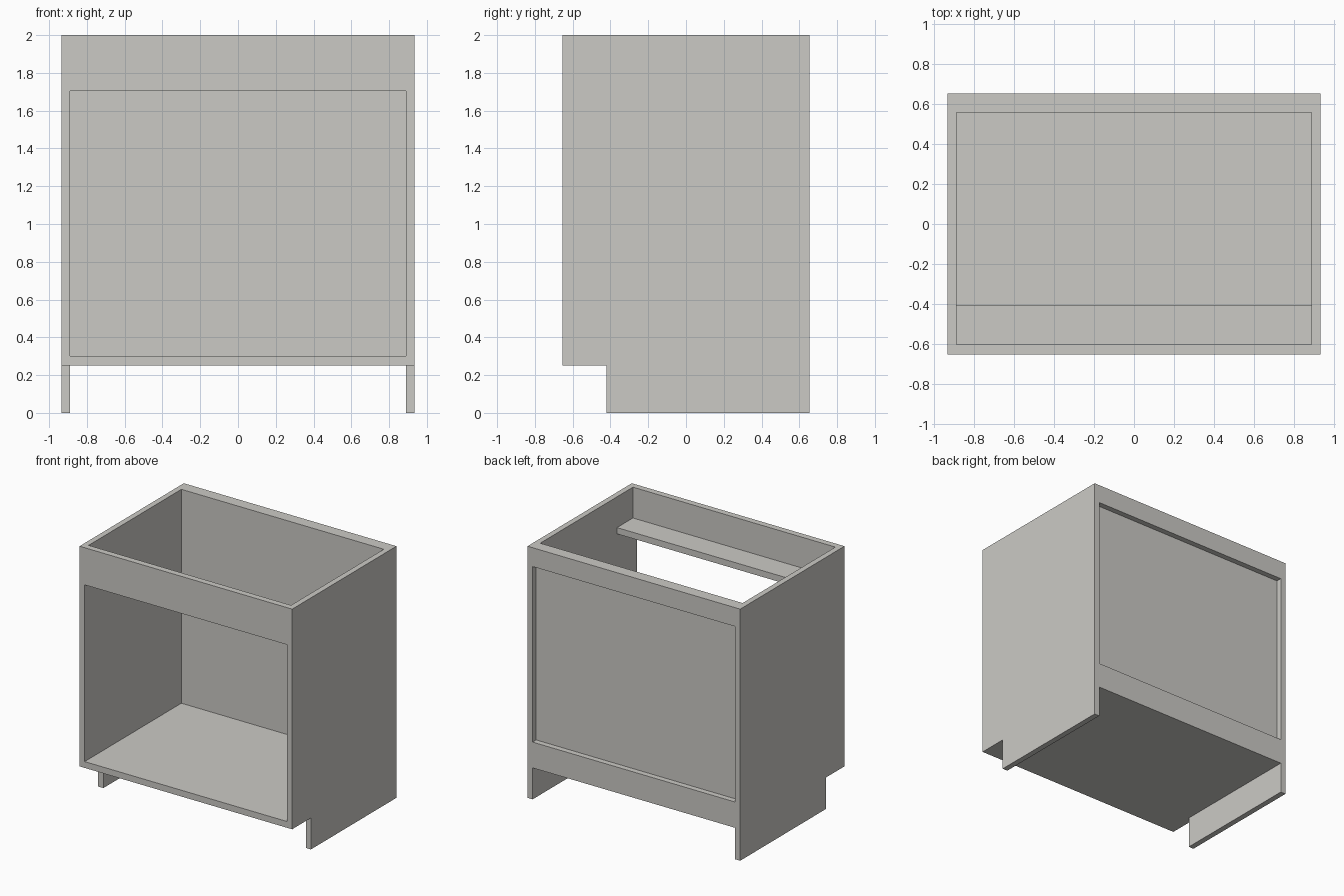
import bpy, bmesh

if "Cube" in bpy.data.objects:
    bpy.data.objects.remove(bpy.data.objects["Cube"])

# Overall cabinet dimensions
W, D, H = 0.935, 0.655, 2.0      # half width, half depth, height
T = 0.045                        # board thickness
IN = W - T                       # inner half width
FLOOR, NOTCH_Y = 0.25, -0.42     # toe-kick height and depth

grey = bpy.data.materials.new("warm_grey_board")
grey.diffuse_color = (0.60, 0.59, 0.56, 1)
grey.use_nodes = True
grey.node_tree.nodes["Principled BSDF"].inputs["Base Color"].default_value = grey.diffuse_color


def finish(name, bm):
    bmesh.ops.recalc_face_normals(bm, faces=bm.faces[:])
    mesh = bpy.data.meshes.new(name)
    bm.to_mesh(mesh)
    bm.free()
    mesh.materials.append(grey)
    obj = bpy.data.objects.new(name, mesh)
    bpy.context.collection.objects.link(obj)
    return obj


def board(name, y0, y1, z0, z1):
    """Board spanning between the two side panels."""
    bm = bmesh.new()
    bmesh.ops.create_cube(bm, size=1)
    for v in bm.verts:
        v.co.x *= 2 * IN
        v.co.y = y0 if v.co.y < 0 else y1
        v.co.z = z0 if v.co.z < 0 else z1
    return finish(name, bm)


def side_panel(name, x0, x1):
    """Side board with a toe-kick notch at the lower front."""
    profile = [(NOTCH_Y, 0), (D, 0), (D, H), (-D, H), (-D, FLOOR), (NOTCH_Y, FLOOR)]
    bm = bmesh.new()
    face = bm.faces.new([bm.verts.new((x0, y, z)) for y, z in profile])
    ext = bmesh.ops.extrude_face_region(bm, geom=[face])
    moved = [g for g in ext["geom"] if isinstance(g, bmesh.types.BMVert)]
    bmesh.ops.translate(bm, verts=moved, vec=(x1 - x0, 0, 0))
    return finish(name, bm)


# Sides
side_panel("left_side", -W, -IN)
side_panel("right_side", IN, W)

# Floor, front rail and the flat stretcher behind it
board("floor_panel", -D, D, FLOOR, 0.30)
board("front_rail", -D, -0.605, 1.705, H)
board("front_stretcher", -0.605, -0.405, 1.705, 1.755)

# Recessed back with its outer rails
board("back_panel", 0.56, 0.61, 0.30, H)
board("back_top_rail", 0.61, D, 1.85, H)
board("back_bottom_rail", 0.61, D, 0.30, 0.455)
